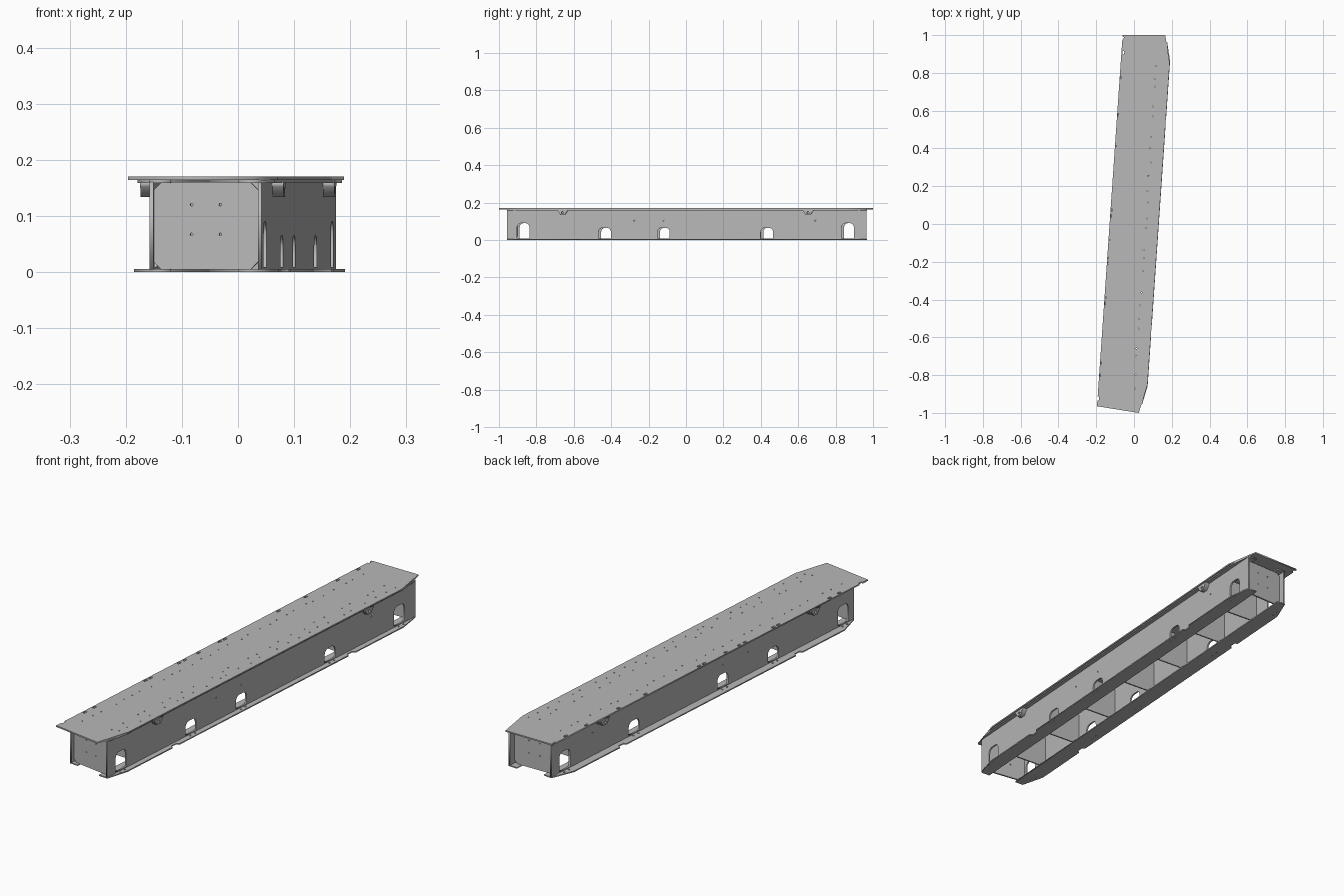
import bpy, math, random
from mathutils import Matrix

if "Cube" in bpy.data.objects:
    bpy.data.objects.remove(bpy.data.objects["Cube"])

random.seed(4)
SKEW = Matrix.Rotation(math.radians(-3.95), 4, 'Z')   # whole beam sits slightly turned
# profile planes: flat (x, y), along (y, z) and across (x, z)
ALONG = Matrix(((0, 0, 1, 0), (1, 0, 0, 0), (0, 1, 0, 0), (0, 0, 0, 1)))
ACROSS = Matrix.Rotation(math.radians(90), 4, 'X')

steel = bpy.data.materials.new("grey_steel")
steel.diffuse_color = (0.48, 0.48, 0.48, 1)
steel.use_nodes = True
steel.node_tree.nodes["Principled BSDF"].inputs["Base Color"].default_value = steel.diffuse_color


def circle(x, y, r, n=8):
    return [(x + r * math.cos(2 * math.pi * i / n), y + r * math.sin(2 * math.pi * i / n))
            for i in range(n)]


def slot(x, y, w, h):
    """Upright slot with rounded ends."""
    r, d = w / 2, h / 2 - w / 2
    return [(x + r * math.cos(a * math.pi / 5), y + s * d + r * math.sin(a * math.pi / 5))
            for s, rng in ((1, range(0, 6)), (-1, range(5, 11))) for a in rng]


def arch(x, half, z0, z1, r=0.022):
    """Window with a flat sill and rounded upper corners."""
    pts = [(x - half, z0), (x + half, z0)]
    for cx, a0 in ((x + half - r, 0), (x - half + r, 90)):
        for i in range(7):
            a = math.radians(a0 + 15 * i)
            pts.append((cx + r * math.cos(a), z1 - r + r * math.sin(a)))
    return pts


def plate(name, loops, thick, plane=Matrix(), loc=(0, 0, 0), yaw=0):
    """Extrude an outline with holes, centred on its own plane."""
    cu = bpy.data.curves.new(name, 'CURVE')
    cu.dimensions = '2D'
    cu.fill_mode = 'BOTH'
    cu.extrude = thick / 2
    for pts in loops:
        sp = cu.splines.new('POLY')
        sp.points.add(len(pts) - 1)
        for p, (a, b) in zip(sp.points, pts):
            p.co = (a, b, 0, 1)
        sp.use_cyclic_u = True
    ob = bpy.data.objects.new(name, cu)
    bpy.context.collection.objects.link(ob)
    ob.matrix_world = (SKEW @ Matrix.Translation(loc)
                       @ Matrix.Rotation(math.radians(yaw), 4, 'Z') @ plane)
    bpy.ops.object.select_all(action='DESELECT')
    ob.select_set(True)
    bpy.context.view_layer.objects.active = ob
    bpy.ops.object.convert(target='MESH')
    ob = bpy.context.view_layer.objects.active
    ob.data.materials.clear()
    ob.data.materials.append(steel)
    return ob


# window positions along the beam: (centre, top height)
WINDOWS = [(-0.865, 0.09), (-0.428, 0.065), (-0.113, 0.065), (0.441, 0.065), (0.874, 0.09)]
LUGS = (-0.653, 0.663)

# top cover plate, with edge nicks, edge slots and bolt holes
outline = [(-0.129, -0.976), (0.094, -0.996), (0.13, -0.845), (0.13, 0.861), (0.096, 1.009),
           (-0.129, 0.994), (-0.129, 0.985), (-0.122, 0.985), (-0.122, 0.97), (-0.129, 0.97),
           (-0.129, -0.925), (-0.122, -0.925), (-0.122, -0.945), (-0.129, -0.945)]
holes = [slot(-0.119, y, 0.010, 0.020)
         for y in (0.9, 0.77, 0.57, 0.4, 0.065, 0.035, -0.1, -0.185, -0.22, -0.4, -0.43, -0.75, -0.81)]
for row, n in ((-0.071, 30), (0.062, 24), (0.098, 26)):
    for i in range(n):
        y = -0.9 + 1.8 * (i + random.uniform(0.2, 0.8)) / n
        holes.append(circle(row + random.uniform(-0.006, 0.006), y, 0.003, 6))
plate("top_cover", [outline] + holes, 0.006, loc=(0, 0, 0.167))

# two I-section side beams
for side, sgn, web_u, inner, outer, y0, y1 in (
        ("left", -1, -0.0905, -0.056, -0.128, -0.932, 0.957),
        ("right", 1, 0.1045, 0.067, 0.131, -0.951, 0.974)):
    # web with access windows and small bolt holes
    loops = [[(y0, 0.004), (y1, 0.004), (y1, 0.16), (y0, 0.16)]]
    loops += [arch(y, 0.033, 0.009, top) for y, top in WINDOWS]
    loops += [circle(y, 0.103, 0.003) for y in (-0.27, -0.113, 0.7)]
    plate(side + "_web", loops, 0.007, ALONG, (web_u, 0, 0))

    # lower flange with tapered ends and two edge notches
    tip = web_u + sgn * 0.004
    pts = [(inner, y0), (tip, y0), (outer, y0 + 0.1)]
    for y in (-0.55, 0.55):
        d = outer - sgn * 0.012
        pts += [(outer, y - 0.022), (d, y - 0.015), (d, y + 0.015), (outer, y + 0.022)]
    pts += [(outer, y1 - 0.1), (tip, y1), (inner, y1)]
    drains = [circle(web_u + sgn * 0.013, y + k, 0.004) for y, _ in WINDOWS for k in (-0.015, 0.015)]
    plate(side + "_lower_flange", [pts] + drains, 0.005, loc=(0, 0, 0.0025))

    # upper flange under the cover
    o = outer - sgn * 0.006
    pts = [(inner, y0), (tip, y0), (o, y0 + 0.1), (o, y1 - 0.1), (tip, y1), (inner, y1)]
    plate(side + "_upper_flange", [pts], 0.005, loc=(0, 0, 0.1615))

    # lifting lugs hanging below the upper flange
    for i, y in enumerate(LUGS):
        a, b = web_u + sgn * 0.0035, sgn * 0.128
        lug = [(y - 0.03, 0.16), (y - 0.024, 0.152), (y - 0.012, 0.134), (y + 0.012, 0.134),
               (y + 0.024, 0.152), (y + 0.03, 0.16)]
        plate(f"{side}_lug_{i + 1}", [lug, circle(y, 0.146, 0.006)], abs(b - a),
              ALONG, ((a + b) / 2, 0, 0))

# cross plates between the webs, corners clipped clear of the welds
L, R, B, T, C = -0.095, 0.095, 0.004, 0.160, 0.015
panel = [(L + C, B), (R - C, B), (R, B + C), (R, T - C), (R - C, T), (L + C, T), (L, T - C), (L, B + C)]
bolts = [circle(x, z, 0.0025) for x in (-0.026, 0.026) for z in (0.067, 0.12)]
for name, y, yaw in (("front_end_plate", -0.922, -5), ("rear_end_plate", 0.935, 5)):
    plate(name, [panel] + bolts, 0.007, ACROSS, (0.007, y, 0), yaw)
for i, y in enumerate((-0.76, -0.52, -0.26, 0.02, 0.26, 0.53, 0.76)):
    plate(f"bulkhead_{i + 1}", [panel], 0.006, ACROSS, (0.007, y, 0))
